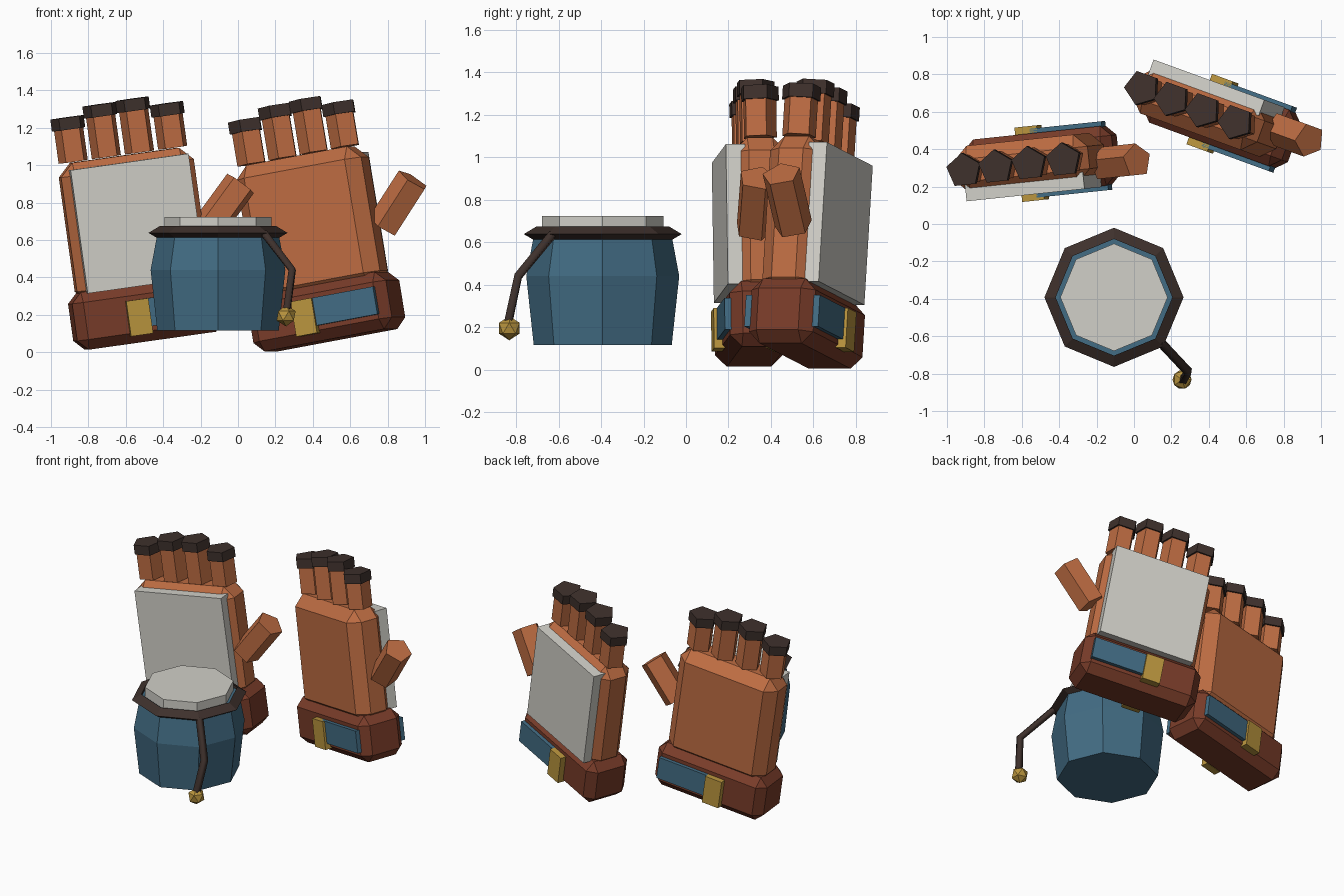
import bpy, bmesh
from math import radians, cos, sin, tau
from mathutils import Matrix, Vector

if "Cube" in bpy.data.objects:
    bpy.data.objects.remove(bpy.data.objects["Cube"])

COLORS = {
    "orange": (0.51, 0.15, 0.055), "brown": (0.19, 0.045, 0.022),
    "blue": (0.055, 0.15, 0.23), "dark": (0.048, 0.03, 0.025),
    "gold": (0.49, 0.30, 0.048), "pale": (0.64, 0.63, 0.58),
}
mats = {}
for key, rgb in COLORS.items():
    mats[key] = bpy.data.materials.new(key)
    mats[key].diffuse_color = (*rgb, 1)


def finish(name, bm, color, matrix=Matrix()):
    bm.transform(matrix)
    bmesh.ops.recalc_face_normals(bm, faces=bm.faces[:])
    mesh = bpy.data.meshes.new(name)
    bm.to_mesh(mesh)
    bm.free()
    mesh.materials.append(mats[color])
    ob = bpy.data.objects.new(name, mesh)
    bpy.context.collection.objects.link(ob)
    return ob


def box(name, center, size, color, matrix=Matrix(), bevel=0):
    bm = bmesh.new()
    bmesh.ops.create_cube(bm, size=1, matrix=Matrix.Diagonal((*size, 1)))
    if bevel:
        bmesh.ops.bevel(bm, geom=bm.edges[:], offset=bevel, segments=1,
                        affect='EDGES', profile=0.5)
    return finish(name, bm, color, matrix @ Matrix.Translation(center))


def prism(name, start, end, radius, sides, color, matrix=Matrix()):
    """Straight prism running from start to end."""
    a, b = Vector(start), Vector(end)
    rot = Vector((0, 0, 1)).rotation_difference(b - a).to_matrix().to_4x4()
    bm = bmesh.new()
    bmesh.ops.create_cone(bm, cap_ends=True, segments=sides, radius1=radius,
                          radius2=radius, depth=(b - a).length)
    return finish(name, bm, color, matrix @ Matrix.Translation((a + b) / 2) @ rot)


def lathe(name, profile, color, center, sides=8, closed=False):
    """Revolve an (r, z) profile; open profiles get end caps."""
    bm = bmesh.new()
    rings = [[bm.verts.new((r * cos(tau * i / sides), r * sin(tau * i / sides), z))
              for i in range(sides)] for r, z in profile]
    pairs = list(zip(rings, rings[1:]))
    if closed:
        pairs.append((rings[-1], rings[0]))
    else:
        bm.faces.new(rings[0])
        bm.faces.new(rings[-1])
    for lo, hi in pairs:
        for i in range(sides):
            j = (i + 1) % sides
            bm.faces.new((lo[i], lo[j], hi[j], hi[i]))
    return finish(name, bm, color, Matrix.Translation(center))


def glove(side, center, yaw, tilt, flip):
    # local frame: x across the hand, -y palm pad side, origin in the cuff
    m = (Matrix.Translation(center) @ Matrix.Rotation(radians(yaw), 4, 'Z')
         @ Matrix.Rotation(-radians(tilt), 4, 'Y') @ Matrix.Diagonal((1, flip, 1, 1)))
    # cuff, hand and pad
    box(side + "_cuff", (0, 0, 0), (0.80, 0.32, 0.31), "brown", m, 0.055)
    box(side + "_hand", (0, 0, 0.468), (0.72, 0.26, 0.756), "orange", m, 0.07)
    box(side + "_palm_pad", (0.005, -0.12, 0.477), (0.64, 0.09, 0.665), "pale", m)
    # fingers with dark tips
    for i, top in enumerate((1.09, 1.135, 1.14, 1.09)):
        x = -0.275 + 0.18 * i
        prism(f"{side}_finger_{i + 1}", (x, 0, 0.85), (x, 0, top - 0.02), 0.083, 5, "orange", m)
        prism(f"{side}_fingertip_{i + 1}", (x, 0, top - 0.065), (x, 0, top), 0.095, 5, "dark", m)
    # thumb
    prism(side + "_thumb", (0.385, -0.045, 0.395), (0.595, -0.045, 0.61), 0.093, 5, "orange", m)
    # wrist straps and buckles on both faces
    for face, s in (("pad", -1), ("back", 1)):
        box(f"{side}_{face}_strap", (0.155, s * 0.165, 0), (0.39, 0.04, 0.15), "blue", m)
        box(f"{side}_{face}_buckle", (-0.06, s * 0.175, -0.02), (0.12, 0.05, 0.19), "gold", m)


glove("left_glove", (-0.49, 0.33, 0.215), 6, 8, 1)
glove("right_glove", (0.472, 0.57, 0.217), -20, 10, -1)

# pouch: body, triangular-section rim and pale filling
c = (-0.107, -0.392, 0)
lathe("pouch_body", [(0.325, 0.117), (0.36, 0.44), (0.32, 0.655)], "blue", c)
lathe("pouch_rim", [(0.372, 0.638), (0.312, 0.674), (0.312, 0.603)], "dark", c, closed=True)
lathe("pouch_filling", [(0.287, 0.64), (0.287, 0.722)], "pale", c)

# drawstring and bead
curve = bpy.data.curves.new("drawstring", 'CURVE')
curve.dimensions = '3D'
curve.bevel_depth = 0.025
curve.bevel_resolution = 0
curve.use_fill_caps = True
path = [(0.14, -0.63, 0.635), (0.29, -0.79, 0.44), (0.262, -0.835, 0.23)]
spline = curve.splines.new('POLY')
spline.points.add(len(path) - 1)
for p, co in zip(spline.points, path):
    p.co = (*co, 1)
curve.materials.append(mats["dark"])
cord = bpy.data.objects.new("drawstring", curve)
bpy.context.collection.objects.link(cord)
bpy.context.view_layer.objects.active = cord
cord.select_set(True)
bpy.ops.object.convert(target='MESH')

bm = bmesh.new()
bmesh.ops.create_icosphere(bm, subdivisions=1, radius=0.057)
finish("drawstring_bead", bm, "gold", Matrix.Translation((0.257, -0.832, 0.195)))

for m in bpy.data.materials:
    if m.users and not m.is_grease_pencil:
        m.use_nodes = True
        m.node_tree.nodes["Principled BSDF"].inputs["Base Color"].default_value = m.diffuse_color
